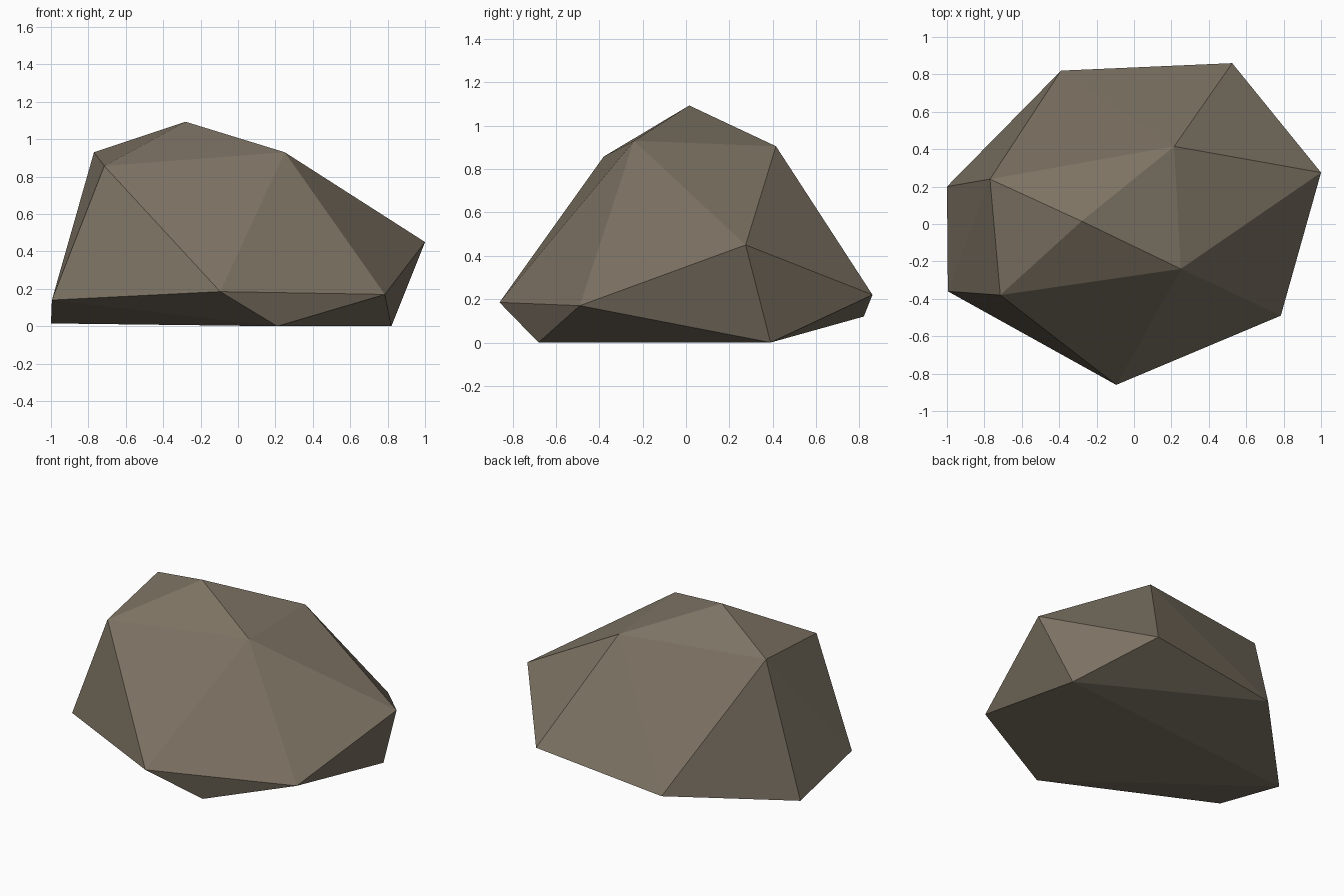
import bpy, bmesh

if "Cube" in bpy.data.objects:
    bpy.data.objects.remove(bpy.data.objects["Cube"])

# Rock corners, ring by ring; the faceted stone is their convex hull
base = [(0.21, -0.68, 0), (0.82, 0.39, 0), (-1, 0.2, 0.015), (-0.39, 0.82, 0.12)]
waist = [(-0.995, -0.36, 0.14), (-0.095, -0.86, 0.185), (0.785, -0.49, 0.17),
         (1, 0.275, 0.45), (0.525, 0.86, 0.22)]
crown = [(-0.77, 0.24, 0.93), (-0.715, -0.38, 0.857), (0.25, -0.24, 0.93), (0.215, 0.415, 0.905)]
peak = [(-0.28, 0.015, 1.093)]

bm = bmesh.new()
for co in base + waist + crown + peak:
    bm.verts.new(co)
bmesh.ops.convex_hull(bm, input=bm.verts[:])
bmesh.ops.recalc_face_normals(bm, faces=bm.faces[:])
mesh = bpy.data.meshes.new("rock")
bm.to_mesh(mesh)
bm.free()

# Single stone colour, flat shaded
stone = bpy.data.materials.new("warm grey stone")
stone.diffuse_color = (0.205, 0.171, 0.126, 1)
stone.use_nodes = True
stone.node_tree.nodes["Principled BSDF"].inputs["Base Color"].default_value = stone.diffuse_color
mesh.materials.append(stone)
rock = bpy.data.objects.new("rock", mesh)
bpy.context.collection.objects.link(rock)
